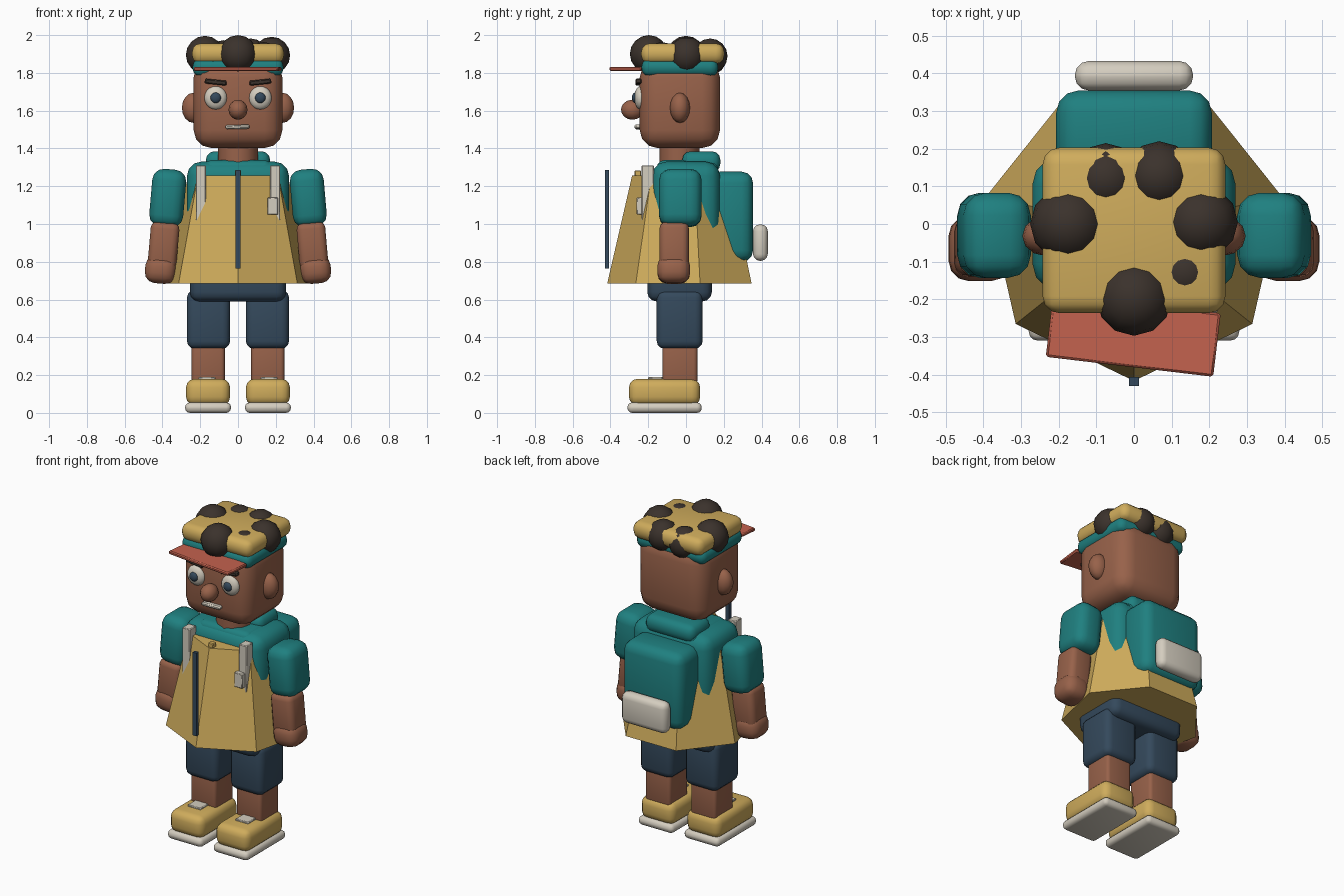
import bpy, bmesh, math
from mathutils import Matrix, Euler

cube = bpy.data.objects.get("Cube")
if cube:
    bpy.data.objects.remove(cube, do_unlink=True)


def material(name, hex_code):
    """Flat material from an sRGB hex code, stored as linear values."""
    srgb = [int(hex_code[i:i + 2], 16) / 255 for i in (0, 2, 4)]
    colour = [((c + 0.055) / 1.055) ** 2.4 for c in srgb] + [1]
    mat = bpy.data.materials.new(name)
    mat.use_nodes = True
    mat.diffuse_color = colour
    mat.node_tree.nodes["Principled BSDF"].inputs["Base Color"].default_value = colour
    return mat


SKIN = material("brown skin", "98624A")
MUSTARD = material("mustard cloth", "CFAC5C")
TEAL = material("teal cloth", "1F8080")
NAVY = material("navy cloth", "34495C")
HAIR = material("dark hair", "3B322C")
CREAM = material("cream", "D4CDBF")
CORAL = material("coral brim", "C4624E")


def finish(name, bm, mat, matrix=None, angle=40):
    bmesh.ops.recalc_face_normals(bm, faces=bm.faces)
    mesh = bpy.data.meshes.new(name)
    bm.to_mesh(mesh)
    bm.free()
    mesh.materials.append(mat)
    obj = bpy.data.objects.new(name, mesh)
    bpy.context.collection.objects.link(obj)
    if matrix:
        obj.matrix_world = matrix
    bpy.ops.object.select_all(action='DESELECT')
    obj.select_set(True)
    bpy.context.view_layer.objects.active = obj
    bpy.ops.object.shade_smooth_by_angle(angle=math.radians(angle))
    return obj


def box(name, mat, x, y, z, bevel=0.0, segments=3, tilt=0.0, turn=0.0):
    """Bevelled box from (min, max) spans; tilt is about y, turn about z."""
    spans = (x, y, z)
    centre = [(a + b) / 2 for a, b in spans]
    bm = bmesh.new()
    bmesh.ops.create_cube(bm, size=1)
    bmesh.ops.scale(bm, vec=[b - a for a, b in spans], verts=bm.verts)
    if bevel:
        bmesh.ops.bevel(bm, geom=bm.edges[:], offset=bevel, segments=segments,
                        profile=0.5, affect='EDGES', clamp_overlap=True)
    rot = Euler((0, math.radians(tilt), math.radians(turn))).to_matrix().to_4x4()
    return finish(name, bm, mat, Matrix.Translation(centre) @ rot)


def ball(name, mat, centre, radii, segments=12, rings=8):
    bm = bmesh.new()
    bmesh.ops.create_uvsphere(bm, u_segments=segments, v_segments=rings, radius=1)
    bmesh.ops.scale(bm, vec=radii, verts=bm.verts)
    return finish(name, bm, mat, Matrix.Translation(centre), 60)


def frustum(name, mat, sides, low, high, y):
    """Capped frustum with a corner at the front; low, high = (radius, z)."""
    bm = bmesh.new()
    rings = []
    for r, z in (low, high):
        angles = [2 * math.pi * k / sides for k in range(sides)]
        rings.append([bm.verts.new((r * math.sin(a), y - r * math.cos(a), z))
                      for a in angles])
    for k in range(sides):
        n = (k + 1) % sides
        bm.faces.new((rings[0][k], rings[0][n], rings[1][n], rings[1][k]))
    bm.faces.new(rings[0])
    bm.faces.new(rings[1])
    return finish(name, bm, mat)


def side_box(name, mat, s, x, y, z, bevel, tilt=0.0, segments=3):
    """Box on the left (s = 1) or right (s = -1) of the model."""
    span = sorted((s * x[0], s * x[1]))
    prefix = "left_" if s > 0 else "right_"
    return box(prefix + name, mat, span, y, z, bevel, segments, tilt * s)


# Limbs, ears, eyes and straps, mirrored
for s in (1, -1):
    side = "left_" if s > 0 else "right_"
    side_box("sole", CREAM, s, (0.037, 0.28), (-0.31, 0.083), (0, 0.055), 0.025)
    side_box("shoe", MUSTARD, s, (0.042, 0.275), (-0.302, 0.075), (0.04, 0.18), 0.045)
    side_box("shoe_tongue", CREAM, s, (0.12, 0.21), (-0.2, -0.11), (0.17, 0.19), 0.004, 0, 1)
    side_box("shin", SKIN, s, (0.07, 0.245), (-0.125, 0.06), (0.15, 0.4), 0.02)
    side_box("shorts_leg", NAVY, s, (0.042, 0.27), (-0.155, 0.088), (0.34, 0.65), 0.04)
    side_box("sleeve", TEAL, s, (0.282, 0.462), (-0.143, 0.083), (0.985, 1.29), 0.06, -5)
    side_box("forearm", SKIN, s, (0.318, 0.47), (-0.14, 0.015), (0.76, 1.01), 0.035, -5)
    side_box("hand", SKIN, s, (0.327, 0.492), (-0.152, 0.022), (0.685, 0.83), 0.055, -5)
    side_box("strap", CREAM, s, (0.17, 0.223), (-0.235, -0.17), (0.95, 1.31), 0.004, 0, 1)
    ball(side + "ear", SKIN, (s * 0.235, -0.032, 1.615), (0.062, 0.053, 0.08))
    ball(side + "eye", CREAM, (s * 0.118, -0.242, 1.668), (0.06, 0.032, 0.062), 16, 10)
    ball(side + "pupil", NAVY, (s * 0.118, -0.27, 1.668), (0.028, 0.016, 0.028))
    side_box("eyebrow", HAIR, s, (0.06, 0.176), (-0.268, -0.235), (1.738, 1.764),
             0.006, -6, 1)

# Body and clothes
box("shorts_hips", NAVY, (-0.255, 0.255), (-0.205, 0.137), (0.59, 0.82), 0.05)
frustum("jacket", MUSTARD, 7, (0.402, 0.685), (0.27, 1.258), -0.015)
box("shirt_torso", TEAL, (-0.27, 0.27), (-0.18, 0.18), (0.8, 1.33), 0.075)
box("shirt_collar", TEAL, (-0.18, 0.18), (-0.155, 0.17), (1.24, 1.338), 0.04)
box("hood", TEAL, (-0.17, 0.17), (-0.02, 0.182), (1.275, 1.385), 0.045)
box("zipper", NAVY, (-0.013, 0.013), (-0.43, -0.407), (0.765, 1.285))
box("jacket_button", MUSTARD, (-0.017, 0.017), (-0.272, -0.238), (1.25, 1.284), 0.004, 1)
box("strap_buckle", CREAM, (0.155, 0.213), (-0.262, -0.215), (1.05, 1.14), 0.004, 1)

# Backpack
box("backpack", TEAL, (-0.207, 0.207), (0.12, 0.355), (0.8, 1.277), 0.06)
box("backpack_pocket", CREAM, (-0.157, 0.157), (0.355, 0.433), (0.805, 0.998), 0.036)

# Head and face
frustum("neck", SKIN, 12, (0.106, 1.28), (0.106, 1.46), -0.035)
box("head", SKIN, (-0.235, 0.235), (-0.245, 0.18), (1.402, 1.87), 0.095)
ball("nose", SKIN, (0, -0.284, 1.605), (0.05, 0.06, 0.053))
box("mouth", CREAM, (-0.066, 0.062), (-0.272, -0.235), (1.503, 1.525), 0.007, 1, -1.5)

# Cap
box("cap_band", TEAL, (-0.24, 0.24), (-0.235, 0.17), (1.782, 1.875), 0.04)
box("cap_crown", MUSTARD, (-0.243, 0.243), (-0.237, 0.203), (1.848, 1.956), 0.045)
box("cap_brim", CORAL, (-0.226, 0.222), (-0.38, -0.21), (1.81, 1.832), 0.006, 1, 0, -6.8)

# Curls
curls = [(0, -0.197, 1.9, 0.1), (0.178, 0.005, 1.893, 0.098), (-0.175, 0, 1.895, 0.101),
         (0.067, 0.128, 1.89, 0.092), (-0.075, 0.122, 1.88, 0.093),
         (0.135, -0.128, 1.87, 0.093), (-0.132, -0.13, 1.862, 0.094)]
for i, (x, y, z, r) in enumerate(curls, 1):
    ball(f"curl_{i}", HAIR, (x, y, z), (r, r, r))
